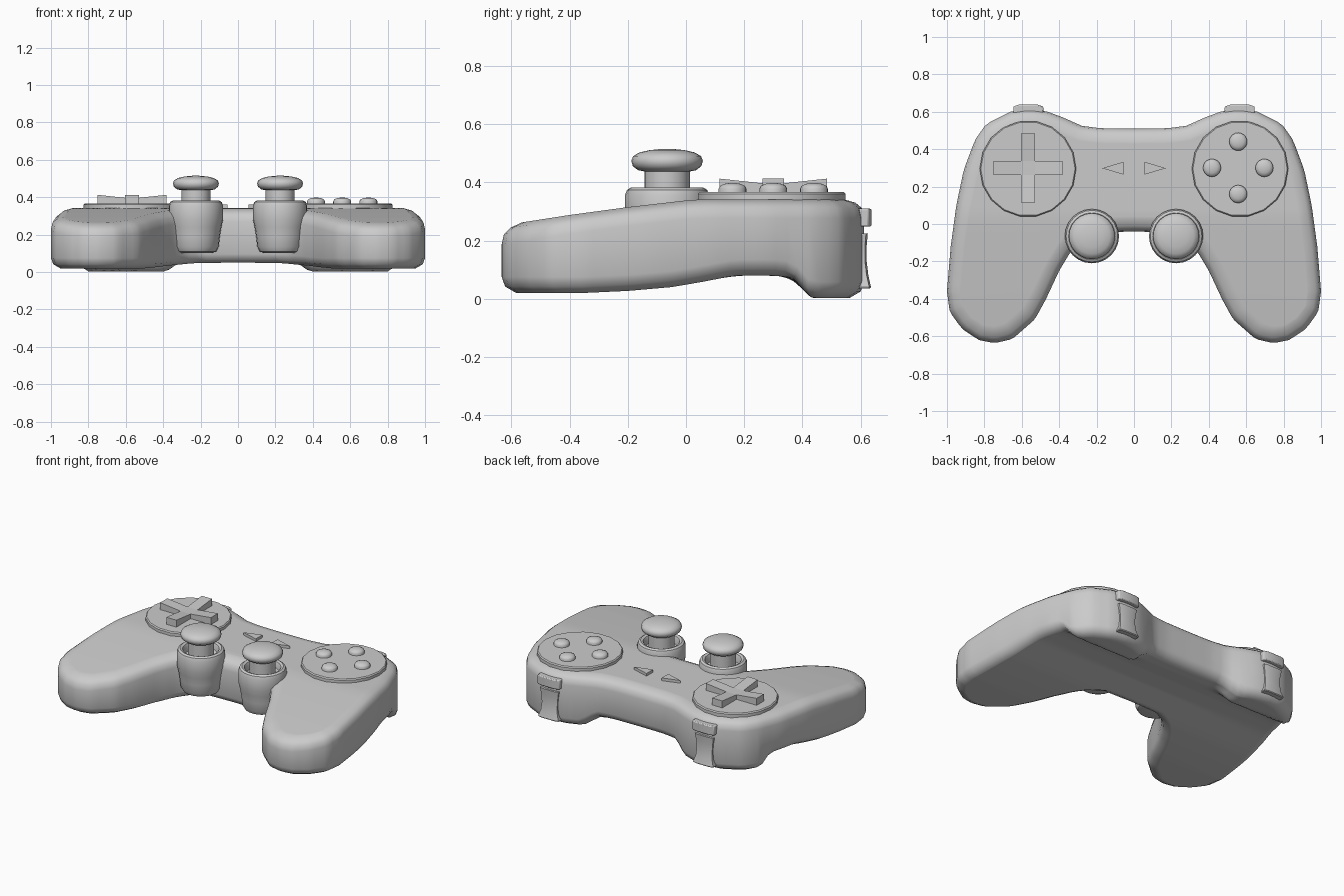
import bpy, bmesh, math
from mathutils import Vector

if "Cube" in bpy.data.objects:
    bpy.data.objects.remove(bpy.data.objects["Cube"])


def make(name, verts, faces, angle=35, bevel=0):
    bm = bmesh.new()
    vs = [bm.verts.new(v) for v in verts]
    for f in faces:
        f = list(dict.fromkeys(f))
        if len(f) > 2:
            bm.faces.new([vs[i] for i in f])
    bmesh.ops.recalc_face_normals(bm, faces=bm.faces)
    me = bpy.data.meshes.new(name)
    bm.to_mesh(me)
    bm.free()
    me.shade_smooth()
    me.set_sharp_from_angle(angle=math.radians(angle))
    ob = bpy.data.objects.new(name, me)
    bpy.context.collection.objects.link(ob)
    if bevel:
        m = ob.modifiers.new("bevel", 'BEVEL')
        m.width, m.segments, m.limit_method = bevel, 2, 'ANGLE'
    return ob


def loft(name, rings, **kw):
    n = len(rings[0])
    verts = [p for r in rings for p in r]
    faces = [[k * n + i, k * n + (i + 1) % n, (k + 1) * n + (i + 1) % n, (k + 1) * n + i]
             for k in range(len(rings) - 1) for i in range(n)]
    faces += [list(range(n)), [len(verts) - n + i for i in range(n)]]
    return make(name, verts, faces, **kw)


def lathe(name, x, y, profile, n=24, **kw):
    rings = [[(x + r * math.cos(2 * math.pi * i / n), y + r * math.sin(2 * math.pi * i / n), z)
              for i in range(n)] for r, z in profile]
    return loft(name, rings, **kw)


def prism(name, pts, z0, z1, **kw):
    return loft(name, [[(x, y, z) for x, y in pts] for z in (z0, z1)], **kw)


def interp(table, v):
    if v <= table[0][0]:
        return table[0][1]
    for (a, p), (b, q) in zip(table, table[1:]):
        if v <= b:
            return p + (q - p) * (v - a) / (b - a)
    return table[-1][1]


def resample(pts, n):
    pts = [Vector(p) for p in pts]
    d = [0]
    for a, b in zip(pts, pts[1:]):
        d.append(d[-1] + (b - a).length)
    return [Vector((interp(list(zip(d, [p.x for p in pts])), d[-1] * i / n),
                    interp(list(zip(d, [p.y for p in pts])), d[-1] * i / n))) for i in range(n + 1)]


def smooth(a, b, v):
    t = min(1, max(0, (v - a) / (b - a)))
    return t * t * (3 - 2 * t)


# Body: outline halves, plus top and bottom height profiles
FRONT = [(0, -.04), (.2, -.045), (.28, -.085), (.34, -.15), (.40, -.25), (.47, -.40), (.53, -.51),
         (.65, -.615), (.745, -.637), (.83, -.62), (.92, -.56), (.985, -.47), (1, -.36)]
BACK = [(0, .51), (.18, .512), (.28, .525), (.38, .57), (.47, .603), (.56, .615), (.66, .60),
        (.79, .535), (.85, .45), (.91, .29), (.95, .1), (.98, -.12), (1, -.36)]
TOP = [(-.64, .25), (-.58, .26), (-.4, .288), (-.2, .315), (0, .338), (.06, .342)]
BOTTOM = [(-.6, .02), (-.35, .02), (-.2, .027), (-.05, .04), (.05, .057), (.17, .08), (.3, .08), (.4, .07)]


def top(x, y):
    return interp(TOP, y)


def bottom(x, y):
    pod = smooth(.27, .40, abs(x)) * smooth(.36, .44, y)
    return interp(BOTTOM, y) * (1 - pod) + .003 * pod


def build_body(n=44, k=36):
    def full(half):
        h = resample(half, n)
        return [Vector((-p.x, p.y)) for p in h[:0:-1]] + h
    f, b = full(FRONT), full(BACK)
    m = len(f)
    loop = f + b[-2:0:-1]
    L = len(loop)
    normals = []
    for i in range(L):
        t = (loop[(i + 1) % L] - loop[i]).normalized() + (loop[i] - loop[i - 1]).normalized()
        normals.append(Vector((-t.y, t.x)).normalized())
    verts, faces = [], []
    spec = [(.07, 0, top), (.03, -.012, top), (.008, -.03, top), (0, -.065, top),
            (0, .055, bottom), (.012, .022, bottom), (.05, 0, bottom)]
    for d, dz, fn in spec:
        for p, nn in zip(loop, normals):
            q = p + nn * d
            verts.append((q.x, q.y, fn(q.x, q.y) + dz))
    for r in range(len(spec) - 1):
        for i in range(L):
            j = (i + 1) % L
            faces.append([r * L + i, r * L + j, (r + 1) * L + j, (r + 1) * L + i])
    # close top and bottom with strips running front to back
    for base, fn in ((0, top), ((len(spec) - 1) * L, bottom)):
        rows = []
        for j in range(m):
            a, c = base + j, base + (L - j) % L
            if a == c:
                rows.append([a] * (k + 1))
                continue
            row = [a]
            for s in range(1, k):
                x, y, _ = Vector(verts[a]).lerp(Vector(verts[c]), s / k)
                row.append(len(verts))
                verts.append((x, y, fn(x, y)))
            rows.append(row + [c])
        for r0, r1 in zip(rows, rows[1:]):
            for s in range(k):
                faces.append([r0[s], r1[s], r1[s + 1], r0[s + 1]])
    make("controller_body", verts, faces, angle=50)


build_body()

CY = .295
for side, s in (("left", -1), ("right", 1)):
    # Stick housing, stem and mushroom cap
    x, y = .225 * s, -.065
    lathe(side + "_stick_housing", x, y,
          [(.09, .103), (.108, .11), (.122, .135), (.128, .19), (.136, .24), (.145, .28),
           (.145, .355), (.138, .374), (.125, .382), (.11, .376), (.103, .36), (.1, .33)])
    lathe(side + "_stick_stem", x, y, [(.078, .31), (.078, .45)])
    lathe(side + "_stick_cap", x, y,
          [(.07, .436), (.1, .442), (.118, .456), (.123, .474), (.117, .49), (.095, .503),
           (.06, .511), (.02, .515)], angle=60)
    # Raised round pad
    lathe(side + "_pad_disc", .567 * s, CY, [(.258, .32), (.258, .36), (.252, .367)], n=18, angle=25)
    # Small triangular centre button
    prism(side + "_centre_button", [(.17 * s, .298), (.055 * s, .333), (.055 * s, .264)], .32, .36)
    # Upper shoulder button
    prism(side + "_shoulder_button",
          [(.565 * s + dx, yy) for dx, yy in ((-.082, .55), (.082, .55), (.08, .628), (.05, .638),
                                              (-.05, .638), (-.08, .628))],
          .248, .31, bevel=.006)
    # Lower trigger, waisted and flared at its foot
    loft(side + "_trigger",
         [[(.565 * s - w, .55, z), (.565 * s + w, .55, z), (.565 * s + w, yy - .006, z),
           (.565 * s + w * .6, yy, z), (.565 * s - w * .6, yy, z), (.565 * s - w, yy - .006, z)]
          for z, w, yy in ((.225, .068, .625), (.18, .06, .621), (.13, .056, .621),
                           (.08, .06, .627), (.04, .074, .636), (.035, .072, .632))])

# Cross-shaped direction pad, dished in the middle
w, a = .037, .185
cross = [(w, w), (a, w), (a, -w), (w, -w), (w, -a), (-w, -a),
         (-w, -w), (-a, -w), (-a, w), (-w, w), (-w, a), (w, a)]
verts = [(px - .567, py + CY + .005, .35) for px, py in cross]
verts += [(px - .567, py + CY + .005, .413 if max(abs(px), abs(py)) > w else .397) for px, py in cross]
faces = [[i, (i + 1) % 12, 12 + (i + 1) % 12, 12 + i] for i in range(12)]
faces += [[12 + i, 13 + i, 14 + i, 15 + i] for i in (0, 3, 6)]
faces += [[21, 22, 23, 12], [12, 15, 18, 21], list(range(12))]
make("direction_pad", verts, faces, angle=5)

# Four domed action buttons
for i, nm in enumerate(("right", "back", "left", "front")):
    t = i * math.pi / 2
    lathe(nm + "_action_button", .557 + .14 * math.cos(t), .3 + .14 * math.sin(t),
          [(.048, .35), (.048, .378), (.043, .388), (.028, .395), (.01, .398)], n=20, angle=50)
